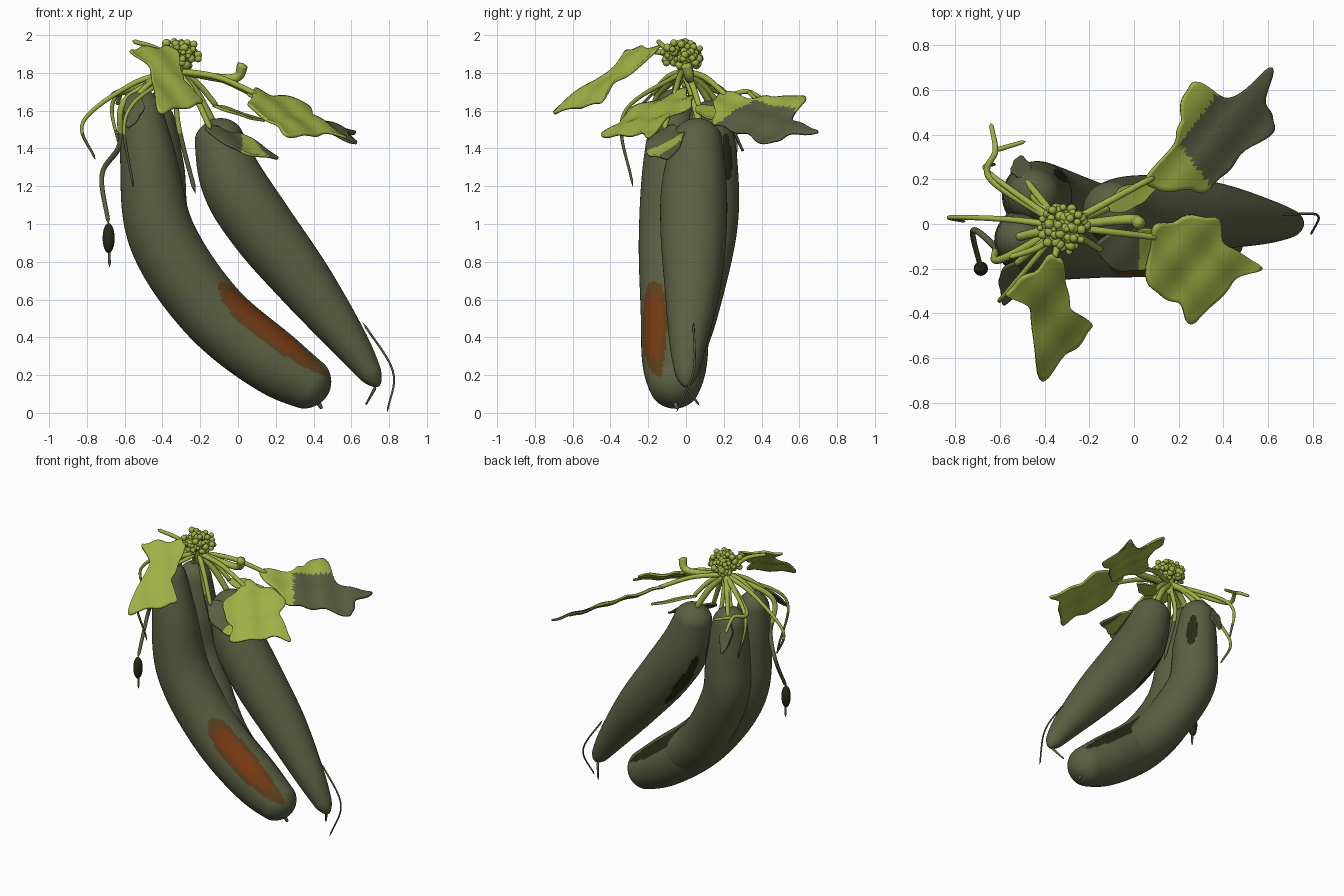
import bpy, bmesh, math, random
from mathutils import Vector

if "Cube" in bpy.data.objects:
    bpy.data.objects.remove(bpy.data.objects["Cube"])
random.seed(4)


def mat(name, *c):
    m = bpy.data.materials.new(name)
    m.diffuse_color = (*c, 1)
    m.use_nodes = True
    m.node_tree.nodes["Principled BSDF"].inputs["Base Color"].default_value = m.diffuse_color
    return m


SKIN = mat("dark green skin", .105, .115, .055)
LEAF = mat("leaf green", .35, .44, .062)
RUST = mat("rust orange", .185, .043, .006)
BROWN = mat("brown rim", .115, .05, .012)
DARK = mat("dark scar", .022, .022, .008)


def spline(pts, n, closed=False):
    """Catmull-Rom curve through vectors of any length."""
    pts = [Vector(p) for p in pts]
    if closed:
        pts = [pts[-1]] + pts + pts[:2]
    else:
        pts = [2 * pts[0] - pts[1]] + pts + [2 * pts[-1] - pts[-2]]
    out = []
    for a, b, c, d in zip(pts, pts[1:], pts[2:], pts[3:]):
        for s in range(n):
            t = s / n
            out.append(b + t / 2 * ((c - a) + t * ((2 * a - 5 * b + 4 * c - d) + t * (3 * b - a - 3 * c + d))))
    return out if closed else out + [pts[-2]]


def finish(bm, name, mats):
    bmesh.ops.recalc_face_normals(bm, faces=bm.faces[:])
    me = bpy.data.meshes.new(name)
    bm.to_mesh(me)
    bm.free()
    for m in mats:
        me.materials.append(m)
    me.polygons.foreach_set("use_smooth", [True] * len(me.polygons))
    ob = bpy.data.objects.new(name, me)
    bpy.context.collection.objects.link(ob)
    return ob


def sweep(name, path, mats, sides, rule, cap):
    """Tube along (x, y, z, radius) with rounded ends; rule(angle, z) picks the colour."""
    bm = bmesh.new()
    rings, V, last = [], Vector((0, 1, 0)), len(path) - 1
    for i, p in enumerate(path):
        q = p.to_3d()
        T = (path[min(i + 1, last)] - path[max(i - 1, 0)]).to_3d().normalized()
        V = (V - T * V.dot(T)).normalized()
        U = T.cross(V)
        d = min((q - path[0].to_3d()).length, (q - path[-1].to_3d()).length)
        r = p[3] * math.sqrt(max(1 - max(1 - d / cap, 0) ** 2, .003))
        rings.append([bm.verts.new(q + r * (math.cos(a) * U - math.sin(a) * V))
                      for a in (2 * math.pi * k / sides for k in range(sides))])
    for i in range(last):
        for k in range(sides):
            k2 = (k + 1) % sides
            f = bm.faces.new((rings[i][k], rings[i][k2], rings[i + 1][k2], rings[i + 1][k]))
            f.material_index = rule(360 * (k + .5) / sides, path[i].z)
    bm.faces.new(rings[0])
    bm.faces.new(rings[-1])
    return finish(bm, name, mats)


def patch(ang, z, a0, da, z0, dz):
    d = (ang - a0 + 180) % 360 - 180
    return (abs(d) / da) ** 2.4 + (abs(z - z0) / dz) ** 2.4


# Fruits with their scars
def large_rule(a, z):
    e = patch(a, z, 41, 29, .37, .245)
    if e < 1:
        return 2 if e < .48 else 1
    return 3 if patch(a, z, -42, 19, .38, .235) < 1 else 0


def slim_rule(a, z):
    return 3 if patch(a, z, -150, 13, 1.08, .2) < 1 else 0


def rear_rule(a, z):
    return 3 if patch(a, z, -40, 14, 1.36, .12) < 1 else 0


FRUITS = {
    "large_fruit": (large_rule, .1, [(-.525, -.06, 1.715, .09), (-.475, -.075, 1.34, .15), (-.4, -.07, .93, .18),
                                     (-.14, -.06, .54, .18), (.2, -.06, .26, .17), (.475, -.06, .095, .115)]),
    "slim_fruit": (slim_rule, .09, [(-.13, .07, 1.555, .11), (-.035, .045, 1.24, .168), (.12, .04, .99, .176),
                                    (.36, .035, .68, .15), (.6, .01, .36, .097), (.745, 0, .14, .045)]),
    "rear_fruit": (rear_rule, .1, [(-.455, .13, 1.655, .1), (-.435, .125, 1.3, .15), (-.4, .11, .97, .16),
                                   (-.15, .015, .55, .158), (.14, -.055, .31, .145)]),
}
HUB = (-.32, -.01, 1.81)


def tube(name, pts, r0, r1):
    """Thin tapered shoot, green above and dark below."""
    path = spline(pts, 10)
    n = len(path) - 1
    path = [Vector((*p, r0 + (r1 - r0) * i / n)) for i, p in enumerate(path)]
    sweep(name, path, [LEAF, SKIN], 10, lambda a, z: int(z < 1.5), .006)


def stalk(name, end, r=.02, lift=.03):
    """Arched stalk from the hub to a given point."""
    mid = (Vector(HUB) + Vector(end)) / 2 + Vector((0, 0, lift))
    tube(name, [HUB, mid, end], r, r * .8)


for name, (rule, cap, pts) in FRUITS.items():
    path = spline(pts, 10)
    # extra rings near both ends for rounded caps
    path = ([path[0].lerp(path[1], t * t) for t in (0, .2, .4, .6, .8)] + spline(path[1:-1], 3)
            + [path[-1].lerp(path[-2], t * t) for t in (.8, .6, .4, .2, 0)])
    sweep(name, path, [SKIN, BROWN, RUST, DARK], 72, rule, cap)
    stalk(name + "_stalk", Vector(pts[0]).to_3d() - Vector((0, 0, .02)), .024)

# Bud cluster above the hub
bm = bmesh.new()
for i in range(110):
    d = Vector([random.gauss(0, 1) for _ in range(3)]).normalized() * random.uniform(.5, 1)
    g = bmesh.ops.create_icosphere(bm, subdivisions=2, radius=random.uniform(.014, .024))
    bmesh.ops.translate(bm, verts=g["verts"], vec=(d.x * .11 - .315, d.y * .11 - .02, d.z * .083 + 1.897))
finish(bm, "bud_cluster", [LEAF])
tube("main_stem", [(-.315, -.02, 1.9), HUB, (-.32, 0, 1.72)], .045, .02)

# Tendrils and shoots
tube("left_tendril", [HUB, (-.56, .02, 1.74), (-.82, .03, 1.54), (-.755, .01, 1.34)], .018, .006)
tube("pod_branch", [HUB, (-.6, -.16, 1.65), (-.625, -.1, 1.42), (-.72, -.03, 1.26), (-.685, -.2, 1)], .02, .011)
tube("pod_tail", [(-.685, -.2, 1), (-.68, -.2, .77)], .008, .007)
tube("rear_tendril", [HUB, (-.64, .2, 1.69), (-.62, .33, 1.7), (-.64, .45, 1.63)], .018, .01)
tube("rear_fork", [(-.62, .33, 1.7), (-.485, .37, 1.66)], .012, .009)
tube("rear_drop", [HUB, (-.65, .23, 1.67), (-.62, .27, 1.37)], .017, .006)
tube("front_tendril", [HUB, (-.59, -.33, 1.58), (-.555, -.28, 1.19)], .014, .006)
tube("hanging_stem", [HUB, (-.32, .05, 1.55), (-.225, .05, 1.16)], .016, .011)
tube("curled_tip", [HUB, (-.42, -.1, 1.92), (-.56, -.15, 1.97)], .018, .012)
tube("short_shoot", [HUB, (-.03, .02, 1.77), (.03, 0, 1.85)], .018, .03)
tube("tip_whisker", [(.66, .04, .48), (.82, .04, .22), (.79, -.05, .005)], .006, .005)
tube("tip_bristle", [(.73, 0, .14), (.675, .07, .04)], .009, .005)
tube("bottom_stub", [(.41, -.06, .08), (.445, -.05, .02)], .018, .008)

# Dry pod
bm = bmesh.new()
bmesh.ops.create_uvsphere(bm, u_segments=16, v_segments=10, radius=.032)
bmesh.ops.scale(bm, verts=bm.verts, vec=(1, 1, 2.5))
bmesh.ops.translate(bm, verts=bm.verts, vec=(-.685, -.2, .925))
finish(bm, "pod", [DARK])


def oval(base, tip, w):
    """Pointed oval outline between two points."""
    a, b = Vector(base), Vector(tip)
    side = (b - a).orthogonal().normalized() * w
    return [a, a.lerp(b, .3) + side, a.lerp(b, .65) + side * .8, b,
            a.lerp(b, .65) - side * .8, a.lerp(b, .3) - side]


def leaf(name, outline, plane, rule=lambda x, y: False, wave=.012, under=0):
    """Wavy toothed leaf from an xy outline on z = a + b*x + c*y."""
    edge = spline(outline, 8, True)
    n, N = len(edge), 14
    cen = sum(edge, Vector((0, 0))) / n
    bm = bmesh.new()

    def vert(q):
        z = plane[0] + plane[1] * q.x + plane[2] * q.y
        return bm.verts.new((q.x, q.y, z + wave * math.sin(q.x * 26) * math.cos(q.y * 22)))
    mid = vert(cen)
    rings = [[vert(cen + (p - cen) * (j / N) + (p - cen).normalized() * wave * .8 * math.sin(i * math.pi / 4) * (j / N) ** 4)
              for i, p in enumerate(edge)] for j in range(1, N + 1)]
    for i in range(n):
        i2 = (i + 1) % n
        bm.faces.new((mid, rings[0][i], rings[0][i2]))
        for a, b in zip(rings, rings[1:]):
            bm.faces.new((a[i], b[i], b[i2], a[i2]))
    for f in bm.faces:
        p = f.calc_center_median()
        f.material_index = int(rule(p.x, p.y))
    ob = finish(bm, name, [LEAF, SKIN])
    if ob.data.polygons[0].normal.z < 0:
        ob.data.flip_normals()
    s = ob.modifiers.new("thickness", "SOLIDIFY")
    s.thickness, s.offset, s.material_offset = .014, 0, under
    x, y = Vector(outline[0]).lerp(cen, .15)
    stalk(name + "_stalk", (x, y, plane[0] + plane[1] * x + plane[2] * y), .018)


# Large lobed leaves
leaf("front_leaf", [(-.36, -.14), (-.46, -.22), (-.57, -.31), (-.46, -.4), (-.425, -.69), (-.29, -.57),
                    (-.19, -.46), (-.29, -.36), (-.31, -.2)], (1.86, -.47, .65))
leaf("right_leaf", [(.08, -.04), (.2, .02), (.36, .03), (.42, -.1), (.57, -.19), (.44, -.26), (.27, -.44),
                    (.19, -.35), (.07, -.28)], (1.745, -.35, .41))
leaf("back_leaf", [(.05, .18), (.19, .38), (.21, .5), (.26, .63), (.45, .57), (.61, .7), (.59, .53), (.63, .43),
                   (.46, .29), (.34, .16), (.2, .15)],
     (1.69, -.56, .2), lambda x, y: x > min(.2 + .75 * abs(y - .36), .45), under=-1)
# Small leaves round the fruit tops
leaf("small_leaf", oval((-.13, .06), (.14, .21), .05), (1.575, -.35, .1), wave=.005)
leaf("collar_leaf", oval((-.17, -.12), (.21, -.09), .1), (1.485, -.46, .45),
     lambda x, y: x < .02 or x + y * .6 > .07, .009)
leaf("side_leaf", oval((-.53, -.17), (-.58, -.36), .05), (1.86, 0, .97), lambda x, y: True, .004)
leaf("rear_drop_leaf", oval((-.5, .21), (-.51, .3), .045), (2.05, 0, -2.2), lambda x, y: True, .003)
